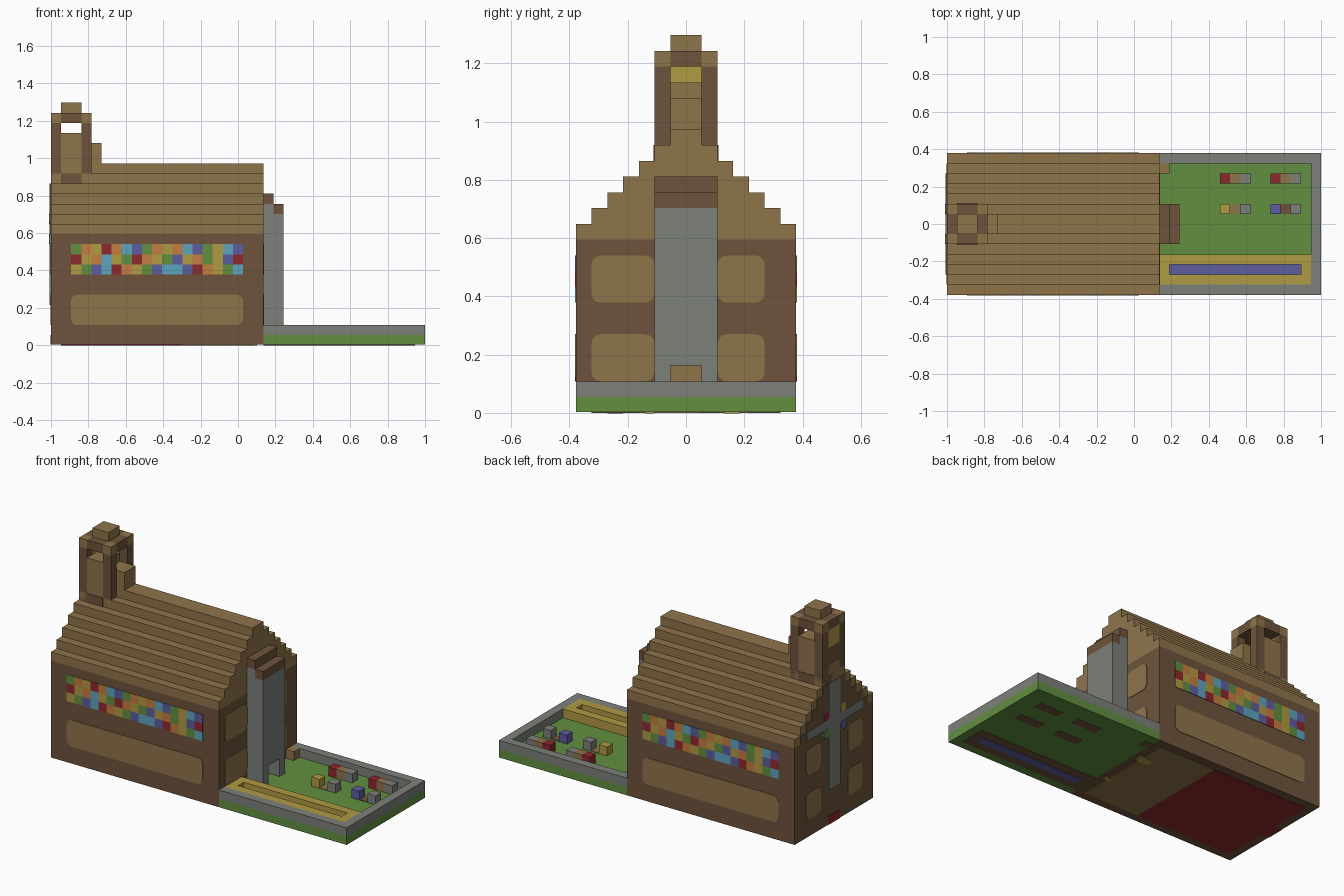
import bpy
import bmesh
import math
from mathutils import Vector

cube = bpy.data.objects.get("Cube")
if cube:
    bpy.data.objects.remove(cube)

V = 2 / 37                      # size of one block
ORIGIN = Vector((-1, -7 * V, 0))
THIN = 0.06                     # painted plate thickness, in blocks


def linear(c):
    c /= 255
    return c / 12.92 if c <= 0.04045 else ((c + 0.055) / 1.055) ** 2.4


def material(name, *rgb):
    mat = bpy.data.materials.new(name)
    colour = [linear(c) for c in rgb] + [1]
    mat.use_nodes = True
    mat.diffuse_color = colour
    bsdf = next(n for n in mat.node_tree.nodes if n.type == "BSDF_PRINCIPLED")
    bsdf.inputs["Base Color"].default_value = colour
    bsdf.inputs["Roughness"].default_value = 0.9
    return mat


timber = material("dark timber", 110, 84, 60)
plank = material("light plank", 143, 117, 75)
stone = material("grey stone", 125, 128, 122)
grass = material("grass green", 97, 143, 64)
gold = material("straw gold", 176, 155, 66)
indigo = material("indigo blue", 95, 93, 160)
red = material("deep red", 143, 40, 45)
orange = material("orange", 197, 125, 65)
sky = material("sky blue", 92, 165, 190)


def finish(name, bm, mats):
    mesh = bpy.data.meshes.new(name)
    bmesh.ops.recalc_face_normals(bm, faces=bm.faces)
    bm.to_mesh(mesh)
    bm.free()
    for mat in mats:
        mesh.materials.append(mat)
    obj = bpy.data.objects.new(name, mesh)
    bpy.context.scene.collection.objects.link(obj)
    return obj


def add_box(bm, x, y, z, index=0):
    """Add a block given as (start, end) pairs counted in blocks."""
    lo, hi = (ORIGIN + Vector(p) * V for p in zip(x, y, z))
    made = bmesh.ops.create_cube(bm, size=1)["verts"]
    for v in made:
        v.co = [lo[i] if v.co[i] < 0 else hi[i] for i in range(3)]
    for f in {f for v in made for f in v.link_faces}:
        f.material_index = index


def box(name, mat, x, y, z):
    bm = bmesh.new()
    add_box(bm, x, y, z)
    return finish(name, bm, [mat])


def panel(name, mat, axis, at, u, v, r=0.6):
    """Thin plate with rounded corners; axis 0 faces x, axis 1 faces y."""
    bm = bmesh.new()
    verts = []
    corners = [(u[1] - r, v[1] - r), (u[0] + r, v[1] - r),
               (u[0] + r, v[0] + r), (u[1] - r, v[0] + r)]
    for quarter, (cu, cv) in enumerate(corners):
        for step in range(4):
            a = (quarter + step / 3) * math.pi / 2
            pu, pv = cu + r * math.cos(a), cv + r * math.sin(a)
            p = (at - THIN, pu, pv) if axis == 0 else (pu, at - THIN, pv)
            verts.append(bm.verts.new(ORIGIN + Vector(p) * V))
    face = bm.faces.new(verts)
    move = Vector((0, 0, 0))
    move[axis] = 2 * THIN * V
    out = bmesh.ops.extrude_face_region(bm, geom=[face])["geom"]
    bmesh.ops.translate(bm, vec=move, verts=[e for e in out if isinstance(e, bmesh.types.BMVert)])
    return finish(name, bm, [mat])


# House walls and stepped roof
FULL = (0, 14)
HOUSE = (0, 21)
MID = (6, 8)
box("house_walls", timber, HOUSE, FULL, (THIN, 11))
for k in range(11, 18):
    half = 18 - k
    box(f"roof_step_{k - 10}", plank, HOUSE, (7 - half, 7 + half), (k, k + 1))
    if half > 2:
        box(f"left_gable_{k - 10}", timber, (-THIN, 1), (8 - half, 6 + half), (k, k + 1))

# Underside of the house floor
UNDER = (0, 2 * THIN)
box("carpet_underside", red, (1, 13), (1, 13), UNDER)
box("floor_underside", plank, (13, 20), (1, 13), UNDER)
box("floor_inlay_back", gold, (18.8, 20.4), (9.4, 10.4), (-THIN / 2, THIN))
box("floor_inlay_front", gold, (19.5, 20.4), (4.4, 5), (-THIN / 2, THIN))
box("left_threshold", red, (-THIN, 1), MID, (THIN, 1))

# Wall panels
for at, side in ((0, "front"), (14, "back")):
    panel(f"{side}_panel", plank, 1, at, (2, 19), (2, 5))
for z, level in (((2, 5), "lower"), ((7, 10), "upper")):
    for at, side in ((0, "left"), (21, "right")):
        inner = 5 if at else 4.6
        panel(f"{side}_{level}_panel_front", plank, 0, at, (1 if at else 2, inner), z)
        panel(f"{side}_{level}_panel_back", plank, 0, at, (14 - inner, 12), z)

# Stained glass bands
GLASS = {"G": grass, "O": orange, "Y": gold, "R": red, "C": sky, "P": indigo}
ROWS = ["YGPCROYGPCCPROYGC", "RYOCYGROYGPYOGYPR", "GOYROCPGOYOCPGYCP"]
for at, side in ((0, "front"), (14, "back")):
    bm = bmesh.new()
    for r, row in enumerate(ROWS):
        for c, letter in enumerate(row):
            x = 2 + c if at == 0 else 18 - c
            add_box(bm, (x, x + 1), (at - THIN, at + THIN), (7 + r, 8 + r), list(GLASS).index(letter))
    finish(f"{side}_stained_glass", bm, list(GLASS.values()))

# Stone cross with jewels on the left wall
FACE = (-2 * THIN, THIN)
box("cross_upright", stone, FACE, MID, (4, 16))
box("cross_arms", stone, FACE, (2, 12), (11, 12))
box("cross_centre", stone, FACE, (5, 9), (10, 13))
for mat, y, z in ((red, 8.5, 12.5), (gold, 5.5, 12.5), (grass, 8.5, 10.5), (indigo, 5.5, 10.5)):
    panel("cross_jewel", mat, 0, -2 * THIN, (y - 0.5, y + 0.5), (z - 0.5, z + 0.5), 0.45)

# Bell tower
for x in (0, 3):
    for y in (5, 8):
        box("tower_post", timber, (x, x + 1), (y, y + 1), (16, 22))
        box("tower_corner_cap", plank, (x, x + 1), (y, y + 1), (22, 23))
box("tower_core", plank, (1, 3), (5, 9), (16, 21))
box("tower_left_wall", timber, (0, 1), MID, (16, 20))
box("tower_bell", gold, (0, 1), MID, (20, 22))
box("tower_right_wall", plank, (3, 4), MID, (16, 20))
box("tower_lid_long", timber, (0, 4), MID, (22, 23))
box("tower_lid_cross", timber, (1, 3), (5, 9), (22, 23))
box("tower_top", plank, (1, 3), MID, (23, 24))
box("tower_step", plank, (4, 5), MID, (17, 20))
for at in (5, 9):
    box("tower_sill", timber, (1, 3), (at - THIN, at + THIN), (16, 17))

# Stone porch with a low doorway
for y in ((5, 6), (8, 9)):
    box("porch_side", stone, (21, 23), y, (1, 13))
box("porch_front", stone, (21, 23), MID, (3, 13))
box("porch_back", stone, (21, 22), (5, 9), (13, 14))
box("porch_lower_roof", timber, (22, 23), (5, 9), (13, 14))
box("porch_upper_roof", timber, (21, 22), (5, 9), (14, 15))
panel("doorway", plank, 0, 21, MID, (1, 3), 0.01)

# Yard and its low wall
YARD = (21, 37)
box("lawn", grass, YARD, FULL, (THIN, 1))
box("front_yard_wall", stone, YARD, (0, 1), (1, 2))
box("back_yard_wall", stone, YARD, (13, 14), (1, 2))
box("end_yard_wall", stone, (36, 37), (1, 13), (1, 2))
box("corner_block", plank, (21, 22), (12, 13), (1, 2))
box("corner_underside", timber, (21, 22), (12, 13), UNDER)

# Straw field with a water channel
box("field_front", gold, (21, 36), (1, 2), (1, 2))
box("field_back", gold, (21, 36), (3, 4), (1, 2))
box("field_left", gold, (21, 22), (2, 3), (1, 2))
box("field_right", gold, (35, 36), (2, 3), (1, 2))
box("channel_water", indigo, (22, 35), (2, 3), (1, 1 + THIN))
box("field_underside", timber, (21, 36), (1, 4), UNDER)
box("water_underside", indigo, (22, 35), (2, 3), (-THIN / 2, THIN))

# Graves: flower, soil and headstone
for x, y, flower, soil, height in ((27, 11, red, plank, 2), (32, 11, red, plank, 2),
                                   (27, 8, gold, plank, 1 + THIN), (32, 8, indigo, timber, 1 + THIN)):
    row = (y, y + 1)
    box("grave_flower", flower, (x, x + 1), row, (1, 2))
    box("grave_soil", soil, (x + 1, x + 2), row, (1, height))
    box("headstone", stone, (x + 2, x + 3), row, (1, 2))
    box("grave_underside", timber, (x, x + 3), row, UNDER)
